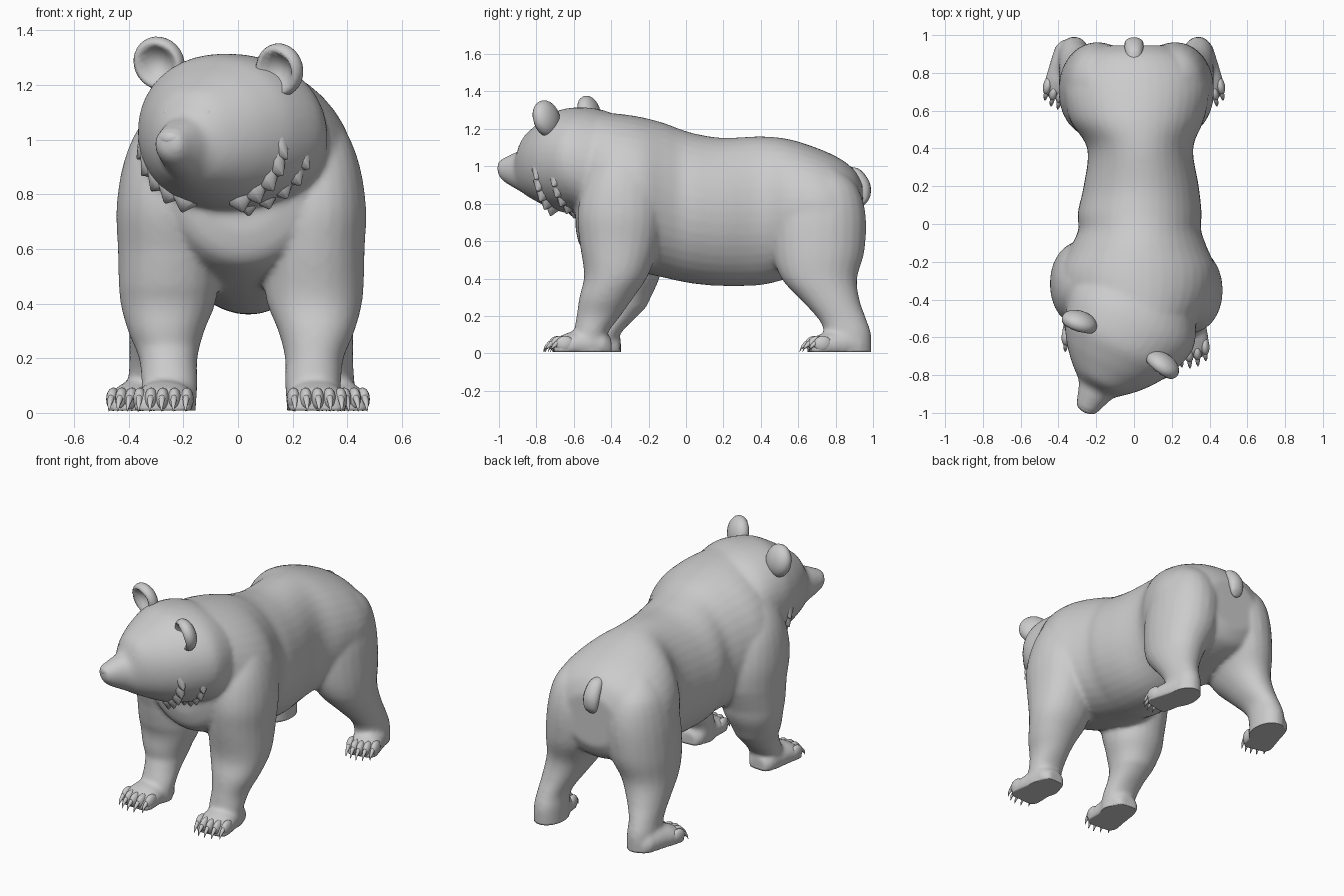
import bpy, bmesh, math
from mathutils import Vector, Matrix

if "Cube" in bpy.data.objects:
    bpy.data.objects.remove(bpy.data.objects["Cube"])

fur = bpy.data.materials.new("grey_fur")
fur.diffuse_color = (0.6, 0.6, 0.6, 1)
fur.use_nodes = True
fur.node_tree.nodes["Principled BSDF"].inputs["Base Color"].default_value = fur.diffuse_color
UP = Vector((0, 0, 1))


def dense(rows, k=4):
    """Smoothly interpolate rows of numbers so that lofts have no bands."""
    pts = [Vector(r) for r in rows]
    out = []
    for i in range(len(pts) - 1):
        b, c = pts[i], pts[i + 1]
        a, d = pts[max(i - 1, 0)], pts[min(i + 2, len(pts) - 1)]
        for j in range(k):
            t = j / k
            out.append(b + (c - a) * (t / 2) + (a * 2 - b * 5 + c * 4 - d) * (t * t / 2)
                       + (b * 3 - a - c * 3 + d) * (t ** 3 / 2))
    return out + [pts[-1]]


def loft(bm, rings, n=24, p=2.1):
    """Closed tube through rings of (centre, half axis u, half axis v)."""
    loops = []
    for c, u, v in rings:
        loop = []
        for i in range(n):
            a = 2 * math.pi * i / n
            ca, sa = math.cos(a), math.sin(a)
            x = math.copysign(abs(ca) ** (2 / p), ca)
            y = math.copysign(abs(sa) ** (2 / p), sa)
            loop.append(bm.verts.new(Vector(c) + Vector(u) * x + Vector(v) * y))
        loops.append(loop)
    faces = [bm.faces.new(loops[0]), bm.faces.new(loops[-1])]
    for a, b in zip(loops, loops[1:]):
        for i in range(n):
            j = (i + 1) % n
            faces.append(bm.faces.new((a[i], a[j], b[j], b[i])))
    bmesh.ops.recalc_face_normals(bm, faces=faces)


def ball(bm, centre, size, rot=None, seg=16):
    m = Matrix.Translation(centre) @ (rot or Matrix()) @ Matrix.Diagonal((*size, 1))
    return bmesh.ops.create_uvsphere(bm, u_segments=seg, v_segments=seg // 2 + 2,
                                     radius=1, matrix=m)["verts"]


def finish(bm, name):
    me = bpy.data.meshes.new(name)
    bm.to_mesh(me)
    bm.free()
    ob = bpy.data.objects.new(name, me)
    bpy.context.collection.objects.link(ob)
    me.materials.append(fur)
    for f in me.polygons:
        f.use_smooth = True
    return ob


body = bmesh.new()

# Torso: y, centre x, half width, top, bottom
torso = [(-.59, .02, .18, 1.22, .66), (-.55, .02, .29, 1.29, .55), (-.40, .02, .39, 1.285, .48),
         (-.25, .02, .415, 1.265, .435), (-.12, .025, .36, 1.232, .405), (-.03, .03, .325, 1.198, .385),
         (.06, .03, .328, 1.172, .37), (.20, .038, .305, 1.152, .36), (.40, .033, .28, 1.16, .365),
         (.55, .015, .355, 1.145, .40), (.70, .015, .385, 1.098, .43), (.82, .015, .36, 1.043, .46),
         (.90, .01, .29, .98, .50), (.945, .01, .18, .90, .58)]
loft(body, [((x, y, (t + b) / 2), (w, 0, 0), (0, 0, (t - b) / 2)) for y, x, w, t, b in dense(torso)], 40, 2)

# Head, turned to one side: forward distance, half width, top, bottom
mid = Vector((-.075, -.63, 0))
fwd = Vector((-.455, -.89, 0)).normalized()
side = Vector((.89, -.455, 0)).normalized()
head = [(-.28, .31, 1.27, .72), (-.15, .36, 1.31, .74), (0, .325, 1.31, .75), (.10, .27, 1.265, .78),
        (.17, .215, 1.22, .81), (.225, .16, 1.18, .835), (.25, .13, 1.145, .85), (.28, .10, 1.09, .865),
        (.33, .08, 1.067, .89), (.375, .064, 1.047, .915), (.40, .052, 1.035, .94), (.41, .035, 1.02, .965)]
loft(body, [(mid + fwd * d + UP * (t + b) / 2, side * w, UP * (t - b) / 2) for d, w, t, b in dense(head)], 40)

# Legs: z, x inner, x outer, y front, y back
front_leg = [(1.11, .17, .325, -.42, -.24), (1.02, .14, .39, -.48, -.20), (.90, .11, .435, -.545, -.14),
             (.75, .09, .457, -.58, -.12), (.60, .08, .452, -.57, -.14), (.42, .09, .445, -.545, -.20),
             (.30, .135, .415, -.57, -.28), (.20, .16, .375, -.585, -.35), (.10, .16, .365, -.60, -.42),
             (-.03, .17, .36, -.60, -.43)]
hind_leg = [(1.0, .10, .26, .63, .80), (.90, .05, .345, .54, .91), (.75, .01, .39, .465, .96),
            (.55, .03, .41, .46, .955), (.40, .11, .41, .51, .915), (.28, .18, .41, .62, .93),
            (.18, .235, .41, .71, .965), (.10, .24, .415, .74, .99), (-.03, .24, .415, .74, .99)]
# Paw: distance from heel, half width, top
paw = [(-.02, .06, .08), (.02, .09, .12), (.10, .10, .13), (.20, .11, .115), (.26, .11, .09), (.29, .08, .06)]
for s, sname in ((1, "right"), (-1, "left")):
    for kind, leg in (("front", front_leg), ("hind", hind_leg)):
        back_set = kind == "front" and s < 0
        rings = []
        for z, x0, x1, y0, y1 in dense(leg):
            # the left front leg stands a little further back
            dy = max(.05, .105 - abs(z - .25) * .25) * min(1, max(0, (1 - z) / .4)) if back_set else 0
            rings.append(((.012 + s * (x0 + x1) / 2, (y0 + y1) / 2 + dy, z),
                          ((x1 - x0) / 2, 0, 0), (0, (y1 - y0) / 2, 0)))
        loft(body, rings)
        if kind == "front":
            heel, d, wide = Vector((.008 + s * .265, -.42 + .05 * back_set, 0)), Vector((s * .02, -.29, 0)), 1
        else:
            heel, d, wide = Vector((s * .335, .945, 0)), Vector((s * .06, -.29, 0)), .88
        d.normalize()
        across = Vector((-d.y, d.x, 0))
        loft(body, [(heel + d * t + UP * (h - .03) / 2, across * w * wide, UP * (h + .03) / 2) for t, w, h in paw])
        # Toes and curved claws
        toes, claws = bmesh.new(), bmesh.new()
        for i in range(-2, 3):
            back = .008 * i * i
            base = heel + across * i * .043 * wide
            rot = Matrix.Rotation(math.atan2(d.y, d.x), 4, 'Z')
            ball(toes, base + d * (.265 - back) + UP * .05, (.05, .025, .043), rot)
            loft(claws, [(base + d * (t - back) + UP * z, across * r, UP * r * 1.3)
                         for t, z, r in ((.28, .055, .013), (.315, .05, .012), (.335, .032, .008), (.345, .008, .002))], 8, 2)
        finish(toes, f"{kind}_{sname}_toes")
        finish(claws, f"{kind}_{sname}_claws")

# Blend body, head and legs into one skin
ob = finish(body, "body")
bpy.context.view_layer.objects.active = ob
ob.select_set(True)
m = ob.modifiers.new("blend", 'REMESH')
m.mode = 'VOXEL'
m.voxel_size = .013
m.use_smooth_shade = True
bpy.ops.object.modifier_apply(modifier=m.name)
m = ob.modifiers.new("soften", 'SMOOTH')
m.factor, m.iterations = .5, 8
bpy.ops.object.modifier_apply(modifier=m.name)
for v in ob.data.vertices:
    v.co.z = max(v.co.z, .008)  # flat soles
for f in ob.data.polygons:
    f.use_smooth = True

# Ears: thick cupped discs leaning outward and forward
for s, sname in ((1, "right"), (-1, "left")):
    bm = bmesh.new()
    for v in ball(bm, (0, 0, 0), (.096, .06, .1), seg=24):
        r = math.hypot(v.co.x / .096, v.co.z / .1)
        if v.co.y < 0 and r < .8:
            v.co.y = .02 - .055 * (r / .8) ** 2
    place = Matrix((side, -fwd, UP)).transposed().to_4x4()
    place.translation = mid + side * s * (.255 if s > 0 else .24) + UP * (1.255 if s > 0 else 1.28)
    bm.transform(place @ Matrix.Rotation(s * math.radians(30), 4, 'Y') @ Matrix.Rotation(math.radians(14), 4, 'X'))
    finish(bm, f"{sname}_ear")

# Cheek ruff: overlapping broad locks with pointed ends
bm = bmesh.new()
for s in (1, -1):
    for d, w, k in ((.03, .305, 0), (-.09, .345, 9)):
        for i in range(5):
            a = math.radians(6 + 15 * i + k)
            out = side * s * math.cos(a)
            root = mid + fwd * d + out * w * .92 + UP * (1.03 - .245 * math.sin(a))
            tang = side * s * math.sin(a) + UP * math.cos(a)
            drop = out * .022 - UP * .05 + fwd * .008
            loft(bm, [(root - drop * 1.6, tang * .03, fwd * .03), (root - drop * .4, tang * .07, fwd * .045),
                      (root + drop * .5, tang * .055, fwd * .035), (root + drop * 1.4, tang * .006, fwd * .004)], 8, 2)
finish(bm, "cheek_ruff")

# Eyes and nose
bm = bmesh.new()
for s in (1, -1):
    ball(bm, mid + fwd * .24 + side * s * .085 + UP * 1.1, (.014, .014, .014))
finish(bm, "eyes")
bm = bmesh.new()
ball(bm, mid + fwd * .387 + UP * 1.005, (.046, .026, .03), Matrix.Rotation(math.radians(-27), 4, 'Z'))
finish(bm, "nose")

# Tail
bm = bmesh.new()
tail = [(.86, .985, .025), (.90, .965, .042), (.935, .92, .05), (.957, .87, .05), (.962, .82, .038), (.957, .797, .012)]
loft(bm, [((0, y, z), (r, 0, 0), (0, r * .6, r * .5)) for y, z, r in dense(tail)], 16, 2)
finish(bm, "tail")
